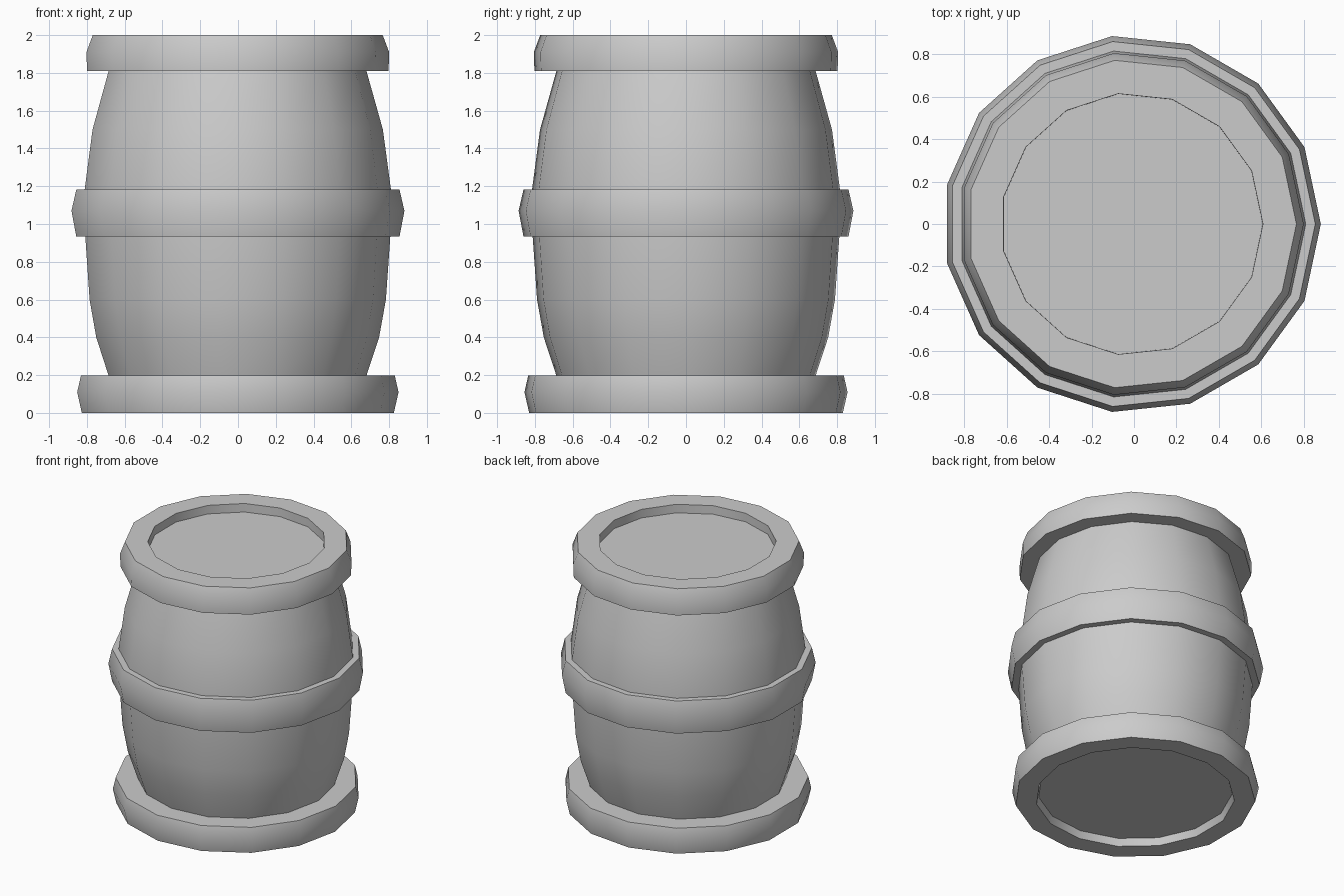
import bpy, bmesh
from math import cos, sin, pi, radians

if "Cube" in bpy.data.objects:
    bpy.data.objects.remove(bpy.data.objects["Cube"])

SIDES = 15
CENTRE_X = -0.01  # odd-sided ring: shift so the bounds are centred


def lathe(name, profile, cap=None):
    """Spin (radius, z) points, listed bottom-outside first; cap = index of a point to fill."""
    bm = bmesh.new()
    rings = [[bm.verts.new((CENTRE_X + r * cos(2 * pi * i / SIDES),
                            r * sin(2 * pi * i / SIDES), z))
              for i in range(SIDES)] for r, z in profile]
    for a, b in zip(rings, rings[1:]):
        for i in range(SIDES):
            j = (i + 1) % SIDES
            bm.faces.new((a[i], a[j], b[j], b[i]))
    if cap == "top":
        bm.faces.new(rings[-1])
    elif cap == "bottom":
        bm.faces.new(rings[0][::-1])
    mesh = bpy.data.meshes.new(name)
    bm.to_mesh(mesh)
    bm.free()
    mesh.shade_smooth()
    mesh.set_sharp_from_angle(angle=radians(50))
    obj = bpy.data.objects.new(name, mesh)
    bpy.context.collection.objects.link(obj)
    return obj


# Bulging wooden body
lathe("barrel_body", [(0.69, 0.197), (0.757, 0.4), (0.793, 0.6), (0.816, 0.93),
                      (0.82, 1.18), (0.777, 1.5), (0.69, 1.81)])

# Bottom hoop with recessed base
lathe("bottom_hoop", [(0.675, 0.055), (0.69, 0.0), (0.835, 0.0), (0.86, 0.11),
                      (0.84, 0.197), (0.69, 0.197)], cap="bottom")

# Middle hoop
lathe("middle_hoop", [(0.816, 0.933), (0.865, 0.933), (0.891, 1.07),
                      (0.865, 1.182), (0.82, 1.182)])

# Top hoop with recessed lid
lathe("top_hoop", [(0.69, 1.81), (0.807, 1.81), (0.81, 1.91), (0.776, 2.0),
                   (0.618, 2.0), (0.617, 1.935)], cap="top")
